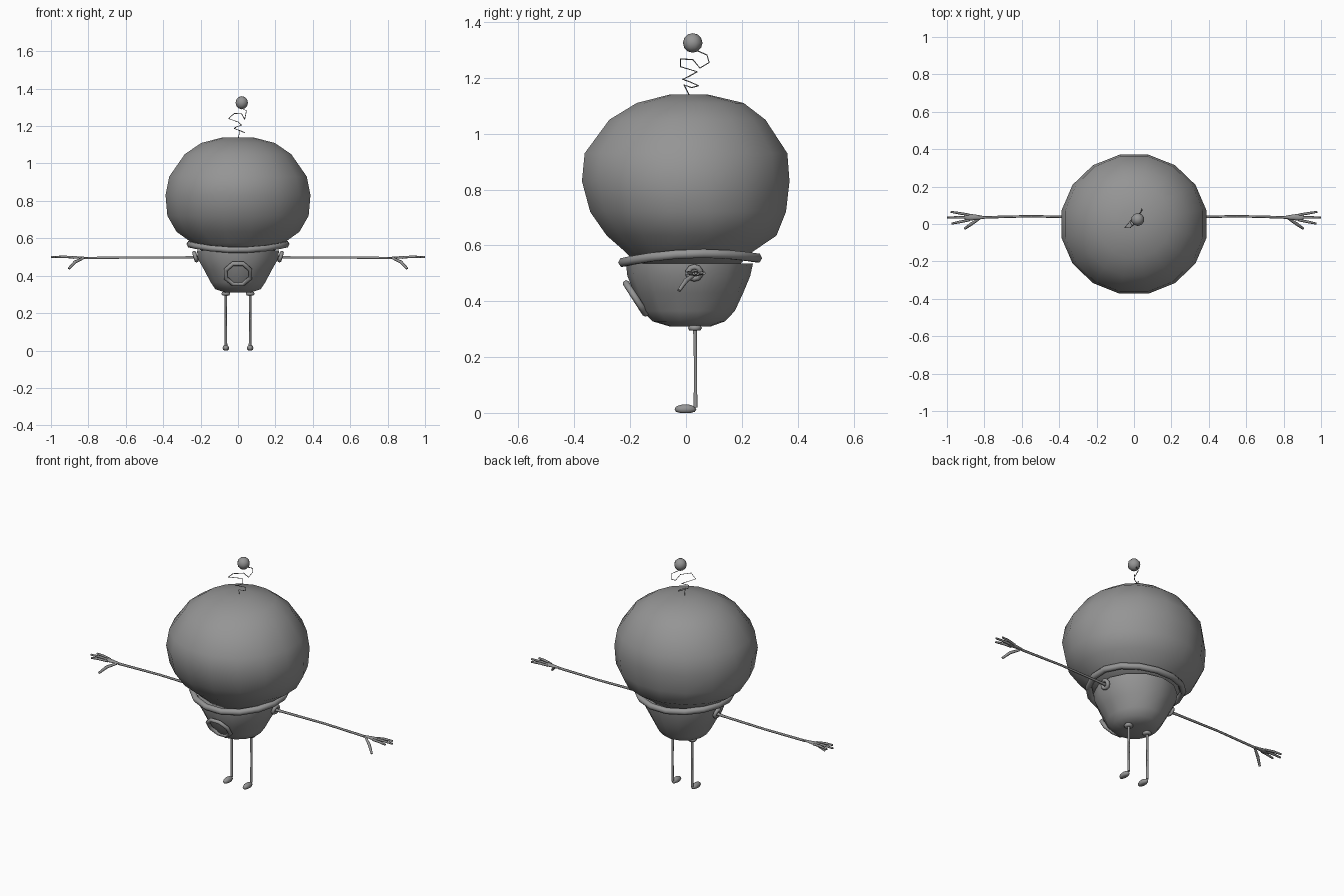
import bpy, bmesh, math
from mathutils import Vector, Matrix

cube = bpy.data.objects.get("Cube")
if cube:
    bpy.data.objects.remove(cube, do_unlink=True)

GREY = (0.3, 0.3, 0.3, 1.0)
grey = bpy.data.materials.new("plain grey")
grey.use_nodes = True
grey.diffuse_color = GREY
grey.node_tree.nodes["Principled BSDF"].inputs["Base Color"].default_value = GREY


def select(obj):
    bpy.ops.object.select_all(action="DESELECT")
    obj.select_set(True)
    bpy.context.view_layer.objects.active = obj


def add(name, data, angle=70):
    obj = bpy.data.objects.new(name, data)
    bpy.context.collection.objects.link(obj)
    select(obj)
    if obj.type == "CURVE":
        bpy.ops.object.convert(target="MESH")
        obj = bpy.context.object
    obj.data.materials.clear()
    obj.data.materials.append(grey)
    bpy.ops.object.shade_smooth_by_angle(angle=math.radians(angle))
    return obj


def mesh_from(name, bm, angle=70):
    bmesh.ops.recalc_face_normals(bm, faces=bm.faces)
    mesh = bpy.data.meshes.new(name)
    bm.to_mesh(mesh)
    bm.free()
    return add(name, mesh, angle)


def lathe(name, profile, segs):
    """Stack elliptical rings given as (radius x, front y, back y, z)."""
    bm = bmesh.new()
    rings = []
    for rx, front, back, z in profile:
        mid, ry = (front + back) / 2, (back - front) / 2
        angles = [(i + 0.5) * math.tau / segs for i in range(segs)]
        rings.append([bm.verts.new((rx * math.cos(a), mid + ry * math.sin(a), z)) for a in angles])
    for low, high in zip(rings, rings[1:]):
        for i in range(segs):
            j = (i + 1) % segs
            bm.faces.new((low[i], low[j], high[j], high[i]))
    bm.faces.new(rings[0])
    bm.faces.new(rings[-1])
    return mesh_from(name, bm)


def tube(name, points, radius, scales=None, closed=False, res=1):
    curve = bpy.data.curves.new(name, "CURVE")
    curve.dimensions = "3D"
    curve.bevel_depth = radius
    curve.bevel_resolution = res
    curve.use_fill_caps = True
    line = curve.splines.new("POLY")
    line.points.add(len(points) - 1)
    for i, p in enumerate(points):
        line.points[i].co = (*p, 1)
        line.points[i].radius = scales[i] if scales else 1
    line.use_cyclic_u = closed
    return add(name, curve)


def ring(name, centre, normal, radius, thick, sides=10):
    rot = Vector(normal).to_track_quat("Z", "Y").to_matrix().to_4x4()
    place = Matrix.Translation(centre) @ rot
    angles = [(i + 0.5) * math.tau / sides for i in range(sides)]
    pts = [place @ Vector((radius * math.cos(a), radius * math.sin(a), 0)) for a in angles]
    return tube(name, pts, thick, closed=True)


# Big domed head
lathe("head", [
    (0.20, -0.18, 0.20, 0.535), (0.25, -0.22, 0.24, 0.575),
    (0.335, -0.29, 0.33, 0.635), (0.385, -0.35, 0.365, 0.72),
    (0.395, -0.38, 0.378, 0.83), (0.375, -0.37, 0.37, 0.93),
    (0.29, -0.28, 0.29, 1.05), (0.20, -0.18, 0.21, 1.11),
    (0.08, -0.06, 0.08, 1.14)], 16)

# Cup-shaped body
lathe("body", [
    (0.07, -0.06, 0.09, 0.31), (0.125, -0.12, 0.14, 0.328),
    (0.15, -0.155, 0.175, 0.365), (0.185, -0.185, 0.205, 0.43),
    (0.22, -0.21, 0.23, 0.49), (0.225, -0.215, 0.24, 0.535)], 14)

# Collar: a ring that dips at the front and back
collar = []
for i in range(16):
    a = (i + 0.5) * math.tau / 16
    collar.append((0.262 * math.cos(a), 0.015 + 0.245 * math.sin(a),
                   0.558 + 0.012 * math.cos(2 * a) + 0.008 * math.sin(a)))
tube("collar", collar, 0.018, closed=True)

# Round badge frame on the belly
ring("belly_ring", (0, -0.18, 0.41), (0, -0.84, -0.54), 0.07, 0.012, 8)

# Arms, hands, legs and feet
FINGERS = {"outer": (0.98, 0.065), "middle": (1.0, 0.035), "inner": (0.975, 0.002)}
for s, side in ((1, "left"), (-1, "right")):
    ring(side + "_shoulder_ring", (s * 0.228, 0.03, 0.502), (s, 0, -0.3), 0.022, 0.011)
    tube(side + "_arm", [(s * 0.2, 0.03, 0.5), (s * 0.28, 0.035, 0.498), (s * 0.55, 0.042, 0.497),
                         (s * 0.82, 0.035, 0.495)], 0.007, [1.5, 1, 0.9, 1])
    palm = tube(side + "_palm", [(s * 0.80, 0.035, 0.496), (s * 0.84, 0.036, 0.497),
                                 (s * 0.88, 0.036, 0.498), (s * 0.905, 0.036, 0.5)],
                0.01, [0.7, 1.3, 1.9, 1.4])
    for v in palm.data.vertices:
        v.co.z = 0.498 + (v.co.z - 0.498) * 0.45
    for finger, (x, y) in FINGERS.items():
        root = 0.036 + (y - 0.036) * 0.45
        tube(f"{side}_{finger}_finger", [(s * 0.88, root, 0.498), (s * 0.93, (root + y) / 2, 0.502),
                                         (s * x, y, 0.5)], 0.0065, [1, 1.1, 0.8])
    tube(side + "_thumb", [(s * 0.825, 0.03, 0.495), (s * 0.87, 0.0, 0.474),
                           (s * 0.905, -0.025, 0.438)], 0.008, [0.8, 1.1, 0.8])

    x = s * 0.065
    ring(side + "_hip_ring", (x, 0.032, 0.304), (0, 0, 1), 0.014, 0.011)
    tube(side + "_leg", [(x, 0.032, 0.31), (x, 0.034, 0.17), (x, 0.034, 0.02)],
         0.007, [1.1, 0.9, 1.1])
    bm = bmesh.new()
    bmesh.ops.create_uvsphere(bm, u_segments=10, v_segments=6, radius=1)
    for v in bm.verts:
        v.co = (x + 0.018 * v.co.x, -0.002 + 0.039 * v.co.y, max(0, 0.013 + 0.018 * v.co.z))
    mesh_from(side + "_foot", bm)

# Springy antenna wire and its ball
tube("antenna_wire", [
    (0, 0.015, 1.13), (0.01, -0.007, 1.175), (0.035, 0.02, 1.165), (0.02, 0.045, 1.172),
    (-0.02, 0.01, 1.187), (-0.01, -0.012, 1.195), (0.02, 0.01, 1.205), (0.0, 0.04, 1.222),
    (-0.05, -0.02, 1.24), (-0.02, -0.02, 1.268), (0.02, 0.025, 1.265), (0.035, 0.05, 1.235),
    (0.04, 0.083, 1.255), (0.045, 0.075, 1.282), (0.02, 0.045, 1.295), (0.02, 0.025, 1.31)],
    0.0022, res=0)
bm = bmesh.new()
bmesh.ops.create_uvsphere(bm, u_segments=10, v_segments=6, radius=0.035,
                          matrix=Matrix.Translation((0.02, 0.024, 1.325)))
mesh_from("antenna_ball", bm)
